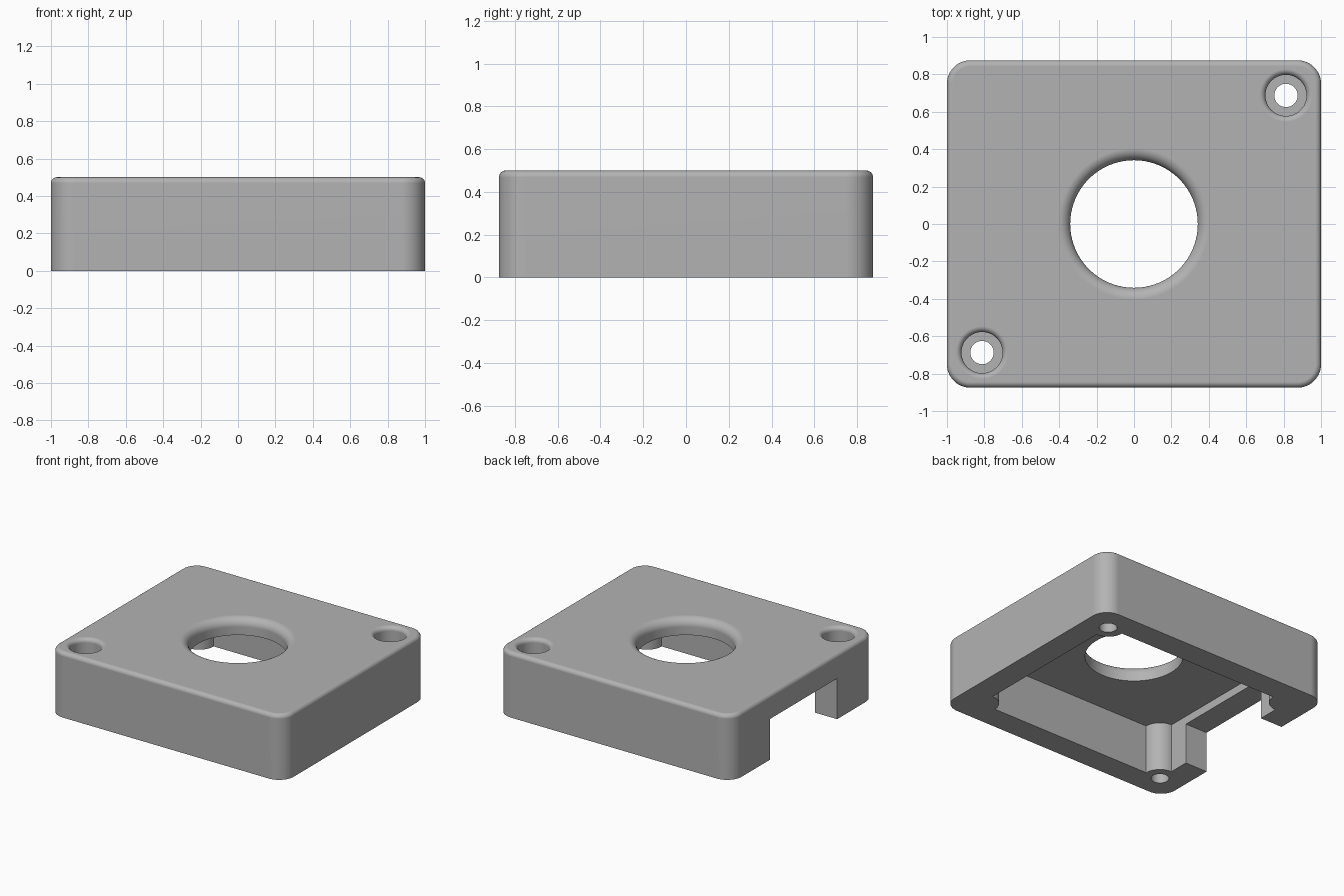
import bpy, bmesh
from math import sin, cos, pi, radians

cube = bpy.data.objects.get("Cube")
if cube:
    bpy.data.objects.remove(cube, do_unlink=True)

# Main dimensions
HX, HY, TOP = 1.0, 0.875, 0.5
CORNER, EDGE = 0.125, 0.031
INX, INY, CEILING = 0.8125, 0.6875, 0.375
SIGNS = [(1, 1), (-1, 1), (-1, -1), (1, -1)]

grey = bpy.data.materials.new("Plain grey")
grey.use_nodes = True
colour = (0.45, 0.45, 0.45, 1)
grey.diffuse_color = colour
grey.node_tree.nodes["Principled BSDF"].inputs["Base Color"].default_value = colour


def loft(name, loops):
    """Closed solid through a stack of (points, z) loops."""
    bm = bmesh.new()
    rings = [[bm.verts.new((x, y, z)) for x, y in pts] for pts, z in loops]
    n = len(rings[0])
    for a, b in zip(rings, rings[1:]):
        for i in range(n):
            j = (i + 1) % n
            bm.faces.new((a[i], a[j], b[j], b[i]))
    bm.faces.new(rings[0][::-1])
    bm.faces.new(rings[-1])
    bmesh.ops.recalc_face_normals(bm, faces=bm.faces)
    mesh = bpy.data.meshes.new(name)
    bm.to_mesh(mesh)
    bm.free()
    mesh.materials.append(grey)
    obj = bpy.data.objects.new(name, mesh)
    bpy.context.collection.objects.link(obj)
    return obj


def circle(cx, cy, r, n=64):
    return [(cx + r * cos(2 * pi * i / n), cy + r * sin(2 * pi * i / n)) for i in range(n)]


def rounded_rect(inset, n=12):
    """Outer outline, with convex corner arcs."""
    r = CORNER - inset
    pts = []
    for k, (sx, sy) in enumerate(SIGNS):
        for i in range(n + 1):
            a = (k + i / n) * pi / 2
            pts.append((sx * (HX - CORNER) + r * cos(a), sy * (HY - CORNER) + r * sin(a)))
    return pts


def cavity_outline(r=0.125, n=12):
    """Inner outline, with a quarter-round screw post biting into each corner."""
    pts = []
    for k, (sx, sy) in enumerate(SIGNS):
        for i in range(n + 1):
            a = (k - i / n) * pi / 2 - pi / 2
            pts.append((sx * INX + r * cos(a), sy * INY + r * sin(a)))
    return pts


def flared_hole(name, x, y, r, floor, flare, n):
    """Round cutter whose mouth rolls outward into the top face."""
    loops = [(circle(x, y, r, n), floor)]
    for i in range(9):
        a = i / 8 * pi / 2
        loops.append((circle(x, y, r + flare * (1 - cos(a)), n), TOP - flare * (1 - sin(a))))
    loops.append((circle(x, y, r + flare, n), TOP + 0.1))
    return loft(name, loops)


# Outer shell with rounded top edge
arcs = [i / 6 * pi / 2 for i in range(7)]
housing = loft("housing", [(rounded_rect(0), 0)] + [
    (rounded_rect(EDGE * (1 - cos(a))), TOP - EDGE * (1 - sin(a))) for a in arcs])

# Hollow underside, cable slot in one side, central opening
outline = cavity_outline()
slot = [(-1.2, -0.406), (-0.7, -0.406), (-0.7, 0.406), (-1.2, 0.406)]
cutters = [
    loft("cavity_cutter", [(outline, -0.1), (outline, CEILING)]),
    loft("slot_cutter", [(slot, -0.1), (slot, 0.3125)]),
    flared_hole("opening_cutter", 0, 0, 0.341, 0.2, 0.0625, 96),
]

# Counterbored screw holes in two opposite corners
for s in (1, -1):
    x, y = s * INX, s * INY
    cutters.append(flared_hole("counterbore_cutter", x, y, 0.11, 0.3125, 0.031, 48))
    cutters.append(loft("screw_cutter", [(circle(x, y, 0.0625, 32), z) for z in (-0.1, 0.4)]))

bpy.ops.object.select_all(action='DESELECT')
bpy.context.view_layer.objects.active = housing
housing.select_set(True)
for cutter in cutters:
    cutter.hide_render = True
    mod = housing.modifiers.new("cut", 'BOOLEAN')
    mod.operation = 'DIFFERENCE'
    mod.solver = 'EXACT'
    mod.object = cutter
    bpy.ops.object.modifier_apply(modifier=mod.name)
    bpy.data.objects.remove(cutter, do_unlink=True)

# Smooth fillets, crisp edges, flat large faces
bpy.ops.object.shade_smooth_by_angle(angle=radians(30))
weighted = housing.modifiers.new("flat_faces", 'WEIGHTED_NORMAL')
weighted.keep_sharp = True
